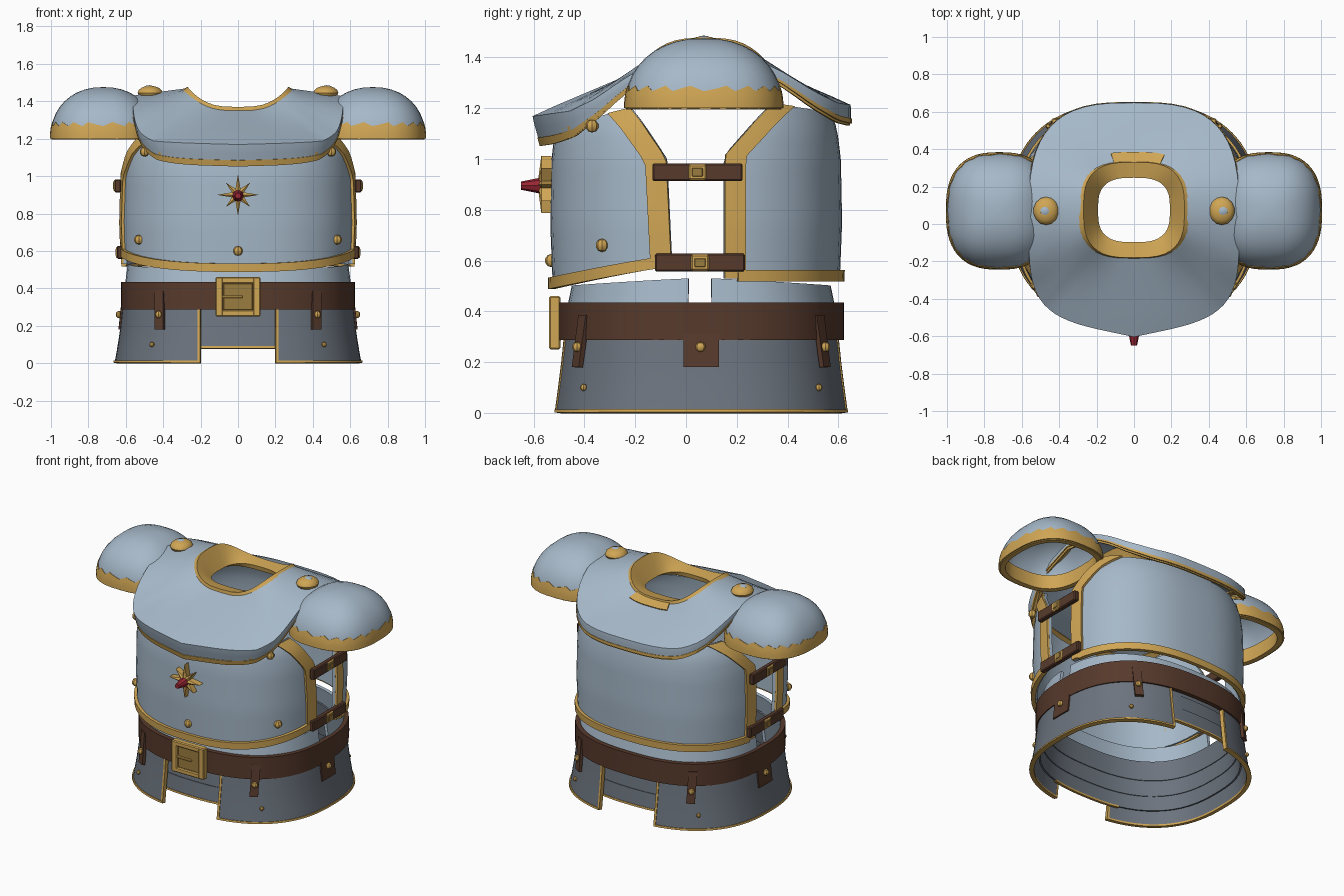
import bpy, bmesh, math
from math import sin, cos, pi

if "Cube" in bpy.data.objects:
    bpy.data.objects.remove(bpy.data.objects["Cube"])


def material(name, r, g, b):
    m = bpy.data.materials.new(name)
    m.use_nodes = True
    m.diffuse_color = (r, g, b, 1)
    m.node_tree.nodes["Principled BSDF"].inputs["Base Color"].default_value = (r, g, b, 1)
    return m


STEEL = material("pale_steel", .38, .48, .58)
DARK = material("dark_steel", .15, .175, .21)
GOLD = material("gold", .63, .38, .09)
OLD = material("old_gold", .33, .20, .05)
LEATHER = material("leather", .095, .042, .025)
RED = material("red_gem", .33, .02, .035)


# ---------- helpers ----------
def lerp(a, b, t):
    return a + (b - a) * t


def table(rows, t):
    """Piecewise linear lookup; each row is (key, value, ...)."""
    if t <= rows[0][0]:
        return rows[0][1:]
    for p, q in zip(rows, rows[1:]):
        if t <= q[0]:
            f = (t - p[0]) / (q[0] - p[0])
            return tuple(lerp(a, b, f) for a, b in zip(p[1:], q[1:]))
    return rows[-1][1:]


def ring(a, rx, ry, yc, n):
    c, s = cos(a), sin(a)
    return (math.copysign(rx * abs(c) ** (2 / n), c),
            yc + math.copysign(ry * abs(s) ** (2 / n), s))


def finish(name, bm, mat, thick=0, bevel=0):
    bmesh.ops.recalc_face_normals(bm, faces=bm.faces)
    me = bpy.data.meshes.new(name)
    bm.to_mesh(me)
    bm.free()
    me.materials.append(mat)
    o = bpy.data.objects.new(name, me)
    bpy.context.collection.objects.link(o)
    bpy.ops.object.select_all(action='DESELECT')
    o.select_set(True)
    bpy.context.view_layer.objects.active = o
    if thick:
        m = o.modifiers.new("thickness", 'SOLIDIFY')
        m.thickness, m.offset = thick, 0
        bpy.ops.object.modifier_apply(modifier=m.name)
    if bevel:
        m = o.modifiers.new("bevel", 'BEVEL')
        m.width, m.segments = bevel, 1
        bpy.ops.object.modifier_apply(modifier=m.name)
    bpy.ops.object.shade_smooth_by_angle(angle=math.radians(35))


def sheet(name, fn, nu, nv, mat, thick=.02):
    """Surface from fn(u, v), u and v in 0..1, given a thickness."""
    bm = bmesh.new()
    g = [[bm.verts.new(fn(i / nu, j / nv)) for i in range(nu + 1)] for j in range(nv + 1)]
    for j in range(nv):
        for i in range(nu):
            bm.faces.new((g[j][i], g[j][i + 1], g[j + 1][i + 1], g[j + 1][i]))
    bmesh.ops.remove_doubles(bm, verts=bm.verts, dist=.0005)
    finish(name, bm, mat, thick)


def box(name, loc, size, mat, bevel=.006):
    bm = bmesh.new()
    bmesh.ops.create_cube(bm, size=1)
    for v in bm.verts:
        v.co = [l + c * s for l, c, s in zip(loc, v.co, size)]
    finish(name, bm, mat, 0, bevel)


def ball(name, loc, size, mat, seg=10):
    bm = bmesh.new()
    bmesh.ops.create_uvsphere(bm, u_segments=seg, v_segments=seg // 2 + 1, radius=1)
    for v in bm.verts:
        v.co = [l + c * s for l, c, s in zip(loc, v.co, size)]
    finish(name, bm, mat)


# ---------- breastplate and backplate ----------
TORSO = [(.5, .605, .555), (.75, .615, .565), (1, .61, .56), (1.12, .595, .545), (1.26, .535, .485)]
TY, TN = .04, 2.5


def torso(sg, a, z, off=0):
    rx, ry = table(TORSO, z)
    return (*ring(a * sg, rx + off, ry + off, TY, TN), z)


def edge_angle(y, z):
    return math.asin(min(1, (abs(y - TY) / table(TORSO, z)[1]) ** (TN / 2)))


def torso_plate(name, sg, edge, low, high):
    def height(a, v):
        return lerp(low(sin(a)), high(sin(a)), v)

    def angle(v, inset=0):
        return edge_angle(table(edge, v)[0] + sg * inset, lerp(.58, 1.2, v))

    def body(u, v):
        a = lerp(angle(v), pi - angle(v), u)
        return torso(sg, a, height(a, v))

    def hem(u, v):
        a0 = angle(0, .05)
        a = lerp(a0, pi - a0, u)
        return torso(sg, a, low(sin(a)) - .012 + .045 * v, .014)

    sheet(name, body, 28, 14, STEEL)
    sheet(name + "_hem", hem, 28, 1, GOLD, .028)
    for m, side in ((1, "left"), (-1, "right")):
        def rim(u, v):
            a = angle(v, .08 * u)
            x, y, z = torso(sg, a, height(a, v), .01)
            return m * x, y, z
        sheet(f"{name}_{side}_rim", rim, 2, 16, GOLD, .028)


torso_plate("breastplate", -1, [(0, -.055), (.64, -.075), (1, -.21)],
            lambda s: .6 - .1 * s, lambda s: 1.25 - .13 * s)
torso_plate("backplate", 1, [(0, .15), (.68, .15), (1, .335)],
            lambda s: .53, lambda s: 1.25 - .07 * s)
for i, (x, y, z) in enumerate([(.53, -.33, .66), (-.53, -.33, .66), (.5, -.37, 1.13),
                               (-.5, -.37, 1.13), (0, -.53, .6)]):
    ball(f"breast_rivet_{i}", (x, y, z), (.026, .026, .026), GOLD, 8)

# star badge with a gem
bm = bmesh.new()
fronts, backs = [], []
for i in range(16):
    r = .035 if i % 2 else (.112 if i % 4 == 0 else .092)
    x, z = r * cos(i * pi / 8), .9 + r * sin(i * pi / 8)
    fronts.append(bm.verts.new((x, -.57, z)))
    backs.append(bm.verts.new((x, -.53, z)))
peak = bm.verts.new((0, -.585, .9))
for i in range(16):
    j = (i + 1) % 16
    bm.faces.new((fronts[i], fronts[j], peak))
    bm.faces.new((fronts[i], backs[i], backs[j], fronts[j]))
finish("star_badge", bm, GOLD)
bm = bmesh.new()
bmesh.ops.create_cone(bm, cap_ends=True, segments=8, radius1=.032, radius2=.016, depth=.08)
for v in bm.verts:
    v.co = (v.co.x, -.61 - v.co.z, .895 + v.co.y)
finish("star_gem", bm, RED)

# ---------- side straps ----------
for m, side in ((1, "left"), (-1, "right")):
    for part, x, y, z in (("upper", .643, .045, .948), ("lower", .63, .055, .592)):
        box(f"{side}_{part}_strap", (m * x, y, z), (.034, .355, .07), LEATHER)
        box(f"{side}_{part}_strap_buckle", (m * (x + .014), y, z), (.016, .072, .062), GOLD)
        box(f"{side}_{part}_strap_pin", (m * (x + .022), y, z), (.008, .042, .034), OLD, .002)

# ---------- waist, skirt and belt ----------
SKIRT = [(0, .65, .575), (.1, .632, .562), (.2, .618, .55), (.3, .608, .54), (.42, .59, .53)]
SY, SN = .06, 2.5


def skirt_at_x(x, sg, z, off=0):
    rx, ry = [r + off for r in table(SKIRT, z)]
    return x, SY + sg * ry * (1 - abs(x / rx) ** SN) ** (1 / SN), z


def skirt_at_y(y, m, z, off=0):
    rx, ry = [r + off for r in table(SKIRT, z)]
    return m * rx * (1 - abs((y - SY) / ry) ** SN) ** (1 / SN), y, z


# overlapping inner lames, seen through the front and back gaps
for i, (z0, z1, off) in enumerate([(.085, .185, -.03), (.175, .285, -.036), (.275, .4, -.042)]):
    def lame(u, v):
        z = lerp(z0, z1, v)
        rx, ry = table(SKIRT, z)
        return (*ring(2 * pi * u, rx + off, ry + off, SY, SN), z)
    sheet(f"inner_lame_{i}", lame, 56, 2, DARK, .012)

for sg, end, stop in ((-1, "front", .01), (1, "back", .1)):
    def waist(u, v):
        a0 = math.asin((abs(stop - SY) / .51) ** (SN / 2))
        a = lerp(a0, pi - a0, u)
        return (*ring(sg * a, .6 - .02 * v, .525 - .025 * v, SY, SN),
                lerp(.38, .53 - .03 * sin(a), v))
    sheet(f"waist_{end}", waist, 28, 3, STEEL)
    sheet(f"inner_lame_{end}_hem", lambda u, v: skirt_at_x(lerp(-.25, .25, u), sg, lerp(.078, .09, v), -.03),
          8, 1, GOLD, .02)
    for m, side in ((1, "left"), (-1, "right")):
        tag = f"{end}_{side}"
        sheet(f"skirt_{tag}_gap_rim", lambda u, v: skirt_at_x(m * lerp(.2, .214, u), sg, .3 * v, .002),
              1, 6, GOLD, .026)
        sheet(f"tab_{tag}", lambda u, v: skirt_at_x(m * lerp(.395, .44, u), sg, lerp(.18, .385, v), .024),
              2, 4, LEATHER, .02)
        for z, x, r, off in ((.26, .425, .02, .036), (.1, .46, .014, .016)):
            ball(f"skirt_rivet_{tag}", skirt_at_x(m * x, sg, z, off), (r, r, r), GOLD, 8)

for m, side in ((1, "left"), (-1, "right")):
    def skirt(u, z, off=0):
        rx, ry = table(SKIRT, z)
        g = math.acos((.205 / rx) ** (SN / 2))
        x, y = ring(lerp(-g, g, u), rx + off, ry + off, SY, SN)
        return m * x, y, z
    sheet(f"skirt_{side}", lambda u, v: skirt(u, .42 * v + .005), 40, 7, DARK)
    sheet(f"skirt_{side}_hem", lambda u, v: skirt(u, .012 * v, .002), 40, 1, GOLD, .03)
    sheet(f"tab_{side}", lambda u, v: skirt_at_y(lerp(-.01, .13, u), m, lerp(.18, .33, v), .012),
          2, 3, LEATHER, .014)
    ball(f"tab_rivet_{side}", skirt_at_y(.057, m, .26, .024), (.018, .02, .02), GOLD, 8)

sheet("belt", lambda u, v: (*ring(2 * pi * u, .61, .548, .06, SN), lerp(.288, .435, v)),
      64, 1, LEATHER, .03)
box("belt_buckle_plate", (0, -.51, .355), (.16, .035, .15), OLD)
for m in (1, -1):
    box("belt_buckle_upright", (m * .1, -.517, .355), (.042, .045, .21), GOLD)
    box("belt_buckle_bar", (0, -.517, .355 + m * .088), (.24, .043, .034), GOLD)
box("belt_buckle_pin", (-.03, -.528, .355), (.11, .018, .014), GOLD, .003)

# ---------- mantle over the shoulders ----------
SLOPE = [(0, 1.43), (.2, 1.375), (.32, 1.305), (.42, 1.235), (.52, 1.185), (.66, 1.165)]


def mantle(a, t, lift=0):
    """t runs 0..1 from neck to shoulder edge, then 1..2 down the lip."""
    s, c = sin(a), cos(a)
    xi, yi = ring(a, .27, .245, .075, 3)
    if s < 0:  # square front corners with a blunt centre point
        xo, yo = ring(a, .555, .515, .035, 4.5)
        yo -= .115 * (1 - abs(xo) / .555) * min(1, -1.5 * s)
    else:
        xo, yo = ring(a, .555, .605, .035, 3)
    zi = 1.345 + .115 * c * c
    d = abs(yo - .07)
    zo = table(SLOPE, d)[0] + (.03 * min(1, d / .4) if s > 0 else 0)
    f, lip = min(t, 1), max(t - 1, 0)
    drop = lip * (.02 + (.085 if s < 0 else .045) * abs(s))
    tuck = 1 - .05 * lip * max(0, -s)
    return lerp(xi, xo, f) * tuck, lerp(yi, yo, f) * tuck, lerp(zi, zo, f) - drop + lift


sheet("mantle", lambda u, v: mantle(2 * pi * u, 1.8 * v), 56, 9, STEEL)
sheet("mantle_hem", lambda u, v: mantle(2 * pi * u, lerp(1.74, 2.05, v)), 56, 1, GOLD, .026)
sheet("mantle_under_trim", lambda u, v: mantle(2 * pi * u, lerp(.86, 1.9, v), -.018), 56, 4, GOLD, .01)


def collar(u, v):
    a = 2 * pi * u
    x, y = ring(a, lerp(.205, .283, v), lerp(.175, .258, v), .075, 3)
    return x, y, lerp(1.342, 1.355 + .115 * cos(a) ** 2, v)


sheet("collar_trim", collar, 40, 2, GOLD, .03)
sheet("collar_back_plate", lambda u, v: mantle(lerp(.385, .575, u) * pi, lerp(0, .2, v), .014), 4, 1, GOLD, .009)

# ---------- shoulder domes and buttons ----------
for m, side in ((1, "left"), (-1, "right")):
    def dome(a, phi, grow=1):
        r = max(cos(phi), 0) ** .9 * grow
        x, y = ring(a, .278 * r, .306 * r, .07, 2.6)
        return m * (.72 + x), y, 1.2 + .27 * sin(phi) ** .93 * grow

    def band(u, v):
        saw = (round(u * 60) % 3) * .04
        return dome(2 * pi * u, v * (.22 + saw), 1.007)

    def inner_rim(u, v):
        x, y, z = dome(2 * pi * u, 0, lerp(1, .9, min(1, 2 * v)))
        return x, y, z + .09 * max(0, 2 * v - 1)

    sheet(f"{side}_shoulder_dome", lambda u, v: dome(2 * pi * u, v * pi / 2), 36, 10, STEEL, .012)
    sheet(f"{side}_shoulder_band", band, 60, 3, GOLD, .012)
    sheet(f"{side}_shoulder_inner_rim", inner_rim, 36, 4, GOLD, .01)
    ball(f"{side}_shoulder_button", (m * .47, .07, 1.445), (.068, .075, .038), GOLD, 14)
    ball(f"{side}_shoulder_button_cap", (m * .475, .07, 1.472), (.03, .03, .014), STEEL, 10)
